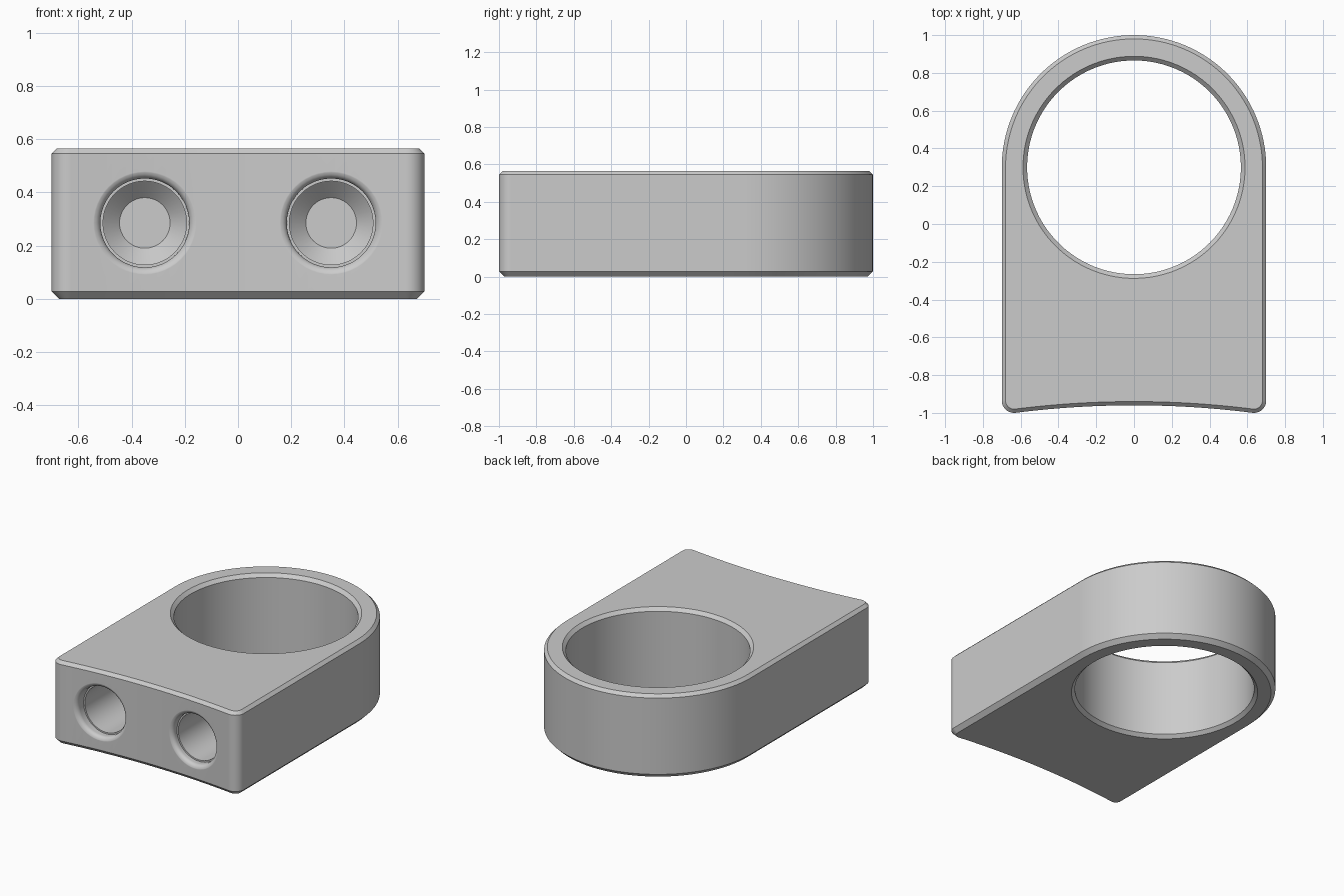
import bpy
import bmesh
from math import sin, cos, pi, asin, sqrt, radians

cube = bpy.data.objects.get("Cube")
if cube:
    bpy.data.objects.remove(cube, do_unlink=True)

HEIGHT = 0.565
HALF_W = 0.70
BORE_Y = 0.30
CORNER = 0.065
FRONT_R = 5.0
FRONT_CY = -0.96 - FRONT_R
CORNER_X = HALF_W - CORNER
CORNER_Y = FRONT_CY + sqrt((FRONT_R + CORNER) ** 2 - CORNER_X ** 2)
TILT = asin(CORNER_X / (FRONT_R + CORNER))

grey = bpy.data.materials.new("plain grey")
grey.use_nodes = True
grey.diffuse_color = (0.6, 0.6, 0.6, 1)
grey.node_tree.nodes["Principled BSDF"].inputs["Base Color"].default_value = (0.6, 0.6, 0.6, 1)


def loft(name, rings):
    """Closed solid skinned through rings of equal point count."""
    bm = bmesh.new()
    loops = [[bm.verts.new(p) for p in ring] for ring in rings]
    n = len(loops[0])
    for a, b in zip(loops, loops[1:]):
        for i in range(n):
            j = (i + 1) % n
            bm.faces.new((a[i], a[j], b[j], b[i]))
    bm.faces.new(loops[0])
    bm.faces.new(loops[-1])
    bmesh.ops.recalc_face_normals(bm, faces=bm.faces)
    mesh = bpy.data.meshes.new(name)
    bm.to_mesh(mesh)
    bm.free()
    mesh.materials.append(grey)
    ob = bpy.data.objects.new(name, mesh)
    bpy.context.collection.objects.link(ob)
    return ob


def arc(cx, cy, r, start, end, steps):
    angles = [start + (end - start) * i / steps for i in range(steps + 1)]
    return [(cx + r * cos(a), cy + r * sin(a)) for a in angles]


def outline(inset, z):
    """Round back, straight sides, rounded corners and hollow front."""
    r = CORNER - inset
    pts = arc(0, BORE_Y, HALF_W - inset, 0, pi, 64)
    pts += arc(-CORNER_X, CORNER_Y, r, pi, 1.5 * pi + TILT, 10)
    pts += arc(0, FRONT_CY, FRONT_R + inset, pi / 2 + TILT, pi / 2 - TILT, 24)[1:-1]
    pts += arc(CORNER_X, CORNER_Y, r, 1.5 * pi - TILT, 2 * pi, 10)
    return [(x, y, z) for x, y in pts]


def front_y(x):
    return FRONT_CY + sqrt(FRONT_R ** 2 - x * x)


# Main block with chamfered top and bottom rims
body = loft("clamp_body", [outline(0.028, 0), outline(0, 0.028),
                           outline(0, HEIGHT - 0.02), outline(0.02, HEIGHT)])

# Large vertical bore, chamfered at both ends
R, C = 0.566, 0.022
bore_profile = [(R + C + 0.1, -0.1), (R, C), (R, HEIGHT - C), (R + C + 0.1, HEIGHT + 0.1)]
cutters = [loft("bore_cutter", [[(x, y, z) for x, y in arc(0, BORE_Y, r, 0, 2 * pi, 97)[:-1]]
                                for r, z in bore_profile])]


# Blind screw holes with a rounded lip, a small step and a conical end
def screw_cutter(x0):
    def ring(r, y, follow):
        pts = arc(x0, 0.285, r, 0, 2 * pi, 48)[:-1]
        return [(x, y + (front_y(x) if follow else 0), z) for x, z in pts]

    f = 0.03
    rings = [ring(0.21, -1.1, False), ring(0.21, -0.004, True)]
    for deg in (75, 60, 45, 30, 15, 0):
        t = radians(deg)
        rings.append(ring(0.167 + f * (1 - cos(t)), f * (1 - sin(t)), True))
    for r, y in ((0.167, -0.915), (0.157, -0.915), (0.157, -0.46), (0.095, -0.40)):
        rings.append(ring(r, y, False))
    return loft("screw_cutter", rings)


cutters += [screw_cutter(x) for x in (-0.35, 0.35)]

bpy.context.view_layer.objects.active = body
for cutter in cutters:
    mod = body.modifiers.new("cut", 'BOOLEAN')
    mod.operation = 'DIFFERENCE'
    mod.solver = 'EXACT'
    mod.object = cutter
    bpy.ops.object.modifier_apply(modifier=mod.name)
    bpy.data.objects.remove(cutter, do_unlink=True)

# Smooth walls, crisp chamfers
bpy.ops.object.select_all(action='DESELECT')
body.select_set(True)
bpy.ops.object.shade_smooth_by_angle(angle=radians(28))
weighted = body.modifiers.new("weighted normals", 'WEIGHTED_NORMAL')
weighted.keep_sharp = True
